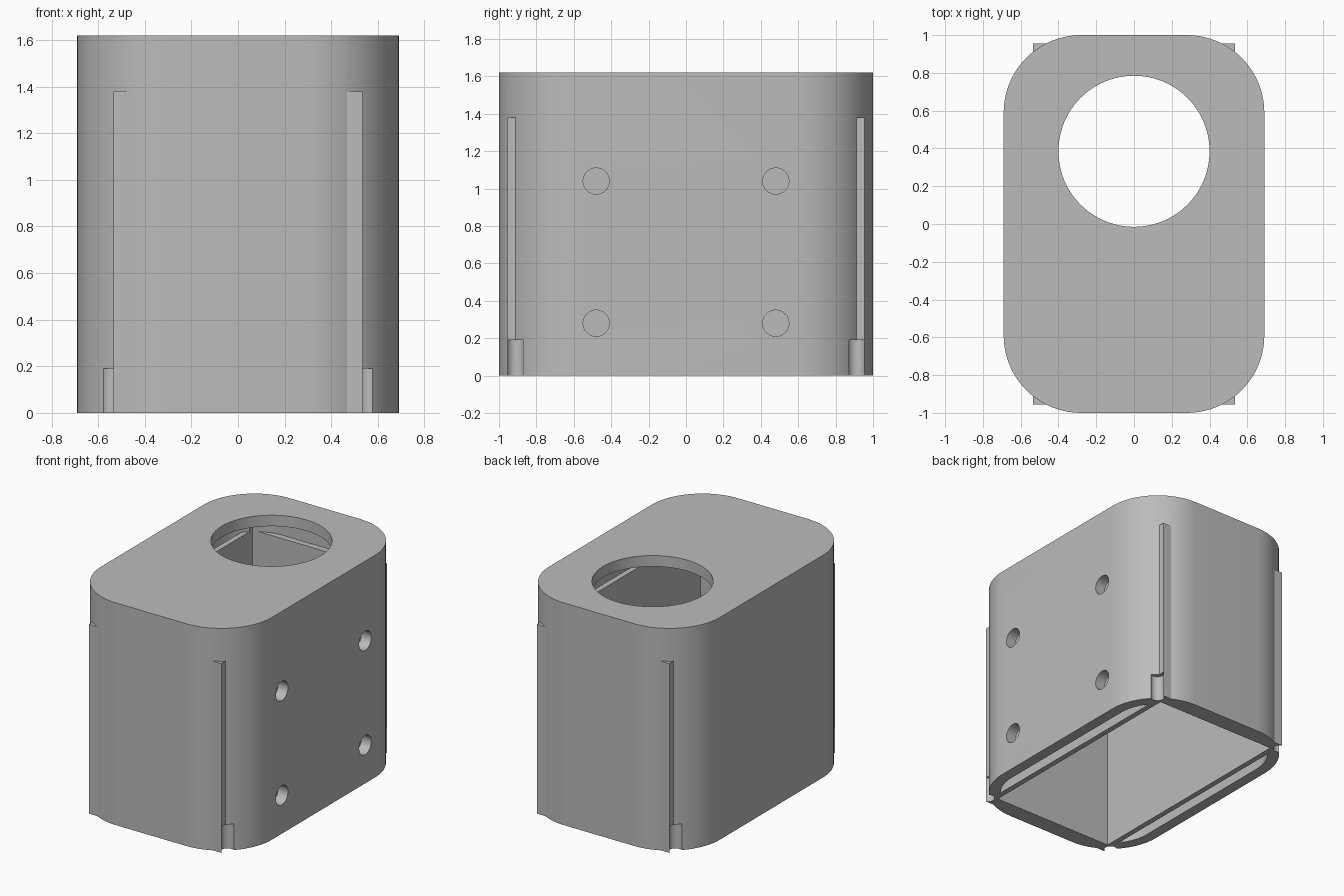
import bpy, bmesh, math

if "Cube" in bpy.data.objects:
    bpy.data.objects.remove(bpy.data.objects["Cube"])

SHELL_TOP, LID_UNDER, LINER_TOP = 1.62, 1.54, 1.38

grey = bpy.data.materials.new("grey_plastic")
grey.diffuse_color = (0.5, 0.5, 0.5, 1)
grey.use_nodes = True
grey.node_tree.nodes["Principled BSDF"].inputs["Base Color"].default_value = grey.diffuse_color


def prism(name, outline, z0, z1):
    """Upright prism from a counter-clockwise outline."""
    bm = bmesh.new()
    base = bm.faces.new([bm.verts.new((x, y, z0)) for x, y in outline])
    top = bmesh.ops.extrude_face_region(bm, geom=[base])["geom"]
    for v in top:
        if isinstance(v, bmesh.types.BMVert):
            v.co.z = z1
    bmesh.ops.recalc_face_normals(bm, faces=bm.faces)
    mesh = bpy.data.meshes.new(name)
    bm.to_mesh(mesh)
    bm.free()
    mesh.materials.append(grey)
    obj = bpy.data.objects.new(name, mesh)
    bpy.context.collection.objects.link(obj)
    return obj


def rounded(hx, hy, r, n=20):
    pts = []
    for i, (sx, sy) in enumerate(((1, 1), (-1, 1), (-1, -1), (1, -1))):
        for k in range(n + 1):
            a = math.pi / 2 * (i + k / n)
            pts.append((sx * (hx - r) + r * math.cos(a), sy * (hy - r) + r * math.sin(a)))
    return pts


def rect(hx, hy):
    return [(hx, hy), (-hx, hy), (-hx, -hy), (hx, -hy)]


def circle(cx, cy, r, n=48):
    return [(cx + r * math.cos(2 * math.pi * k / n), cy + r * math.sin(2 * math.pi * k / n))
            for k in range(n)]


def combine(target, tool, operation):
    mod = target.modifiers.new(operation.lower(), "BOOLEAN")
    mod.operation, mod.solver, mod.object = operation, "EXACT", tool
    bpy.ops.object.select_all(action="DESELECT")
    bpy.context.view_layer.objects.active = target
    target.select_set(True)
    bpy.ops.object.modifier_apply(modifier=mod.name)
    bpy.data.objects.remove(tool)


# Rounded outer shell with a closed lid
housing = prism("housing", rounded(0.69, 1.0, 0.41), 0, SHELL_TOP)
combine(housing, prism("shell_cavity", rounded(0.61, 0.92, 0.33), -0.1, LID_UNDER), "DIFFERENCE")

# Square liner whose corners poke out as ribs
combine(housing, prism("liner", rect(0.535, 0.955), 0, LINER_TOP), "UNION")
combine(housing, prism("liner_opening", rect(0.495, 0.875), -0.1, LID_UNDER), "DIFFERENCE")

# Round opening in the lid
combine(housing, prism("lid_hole", circle(0, 0.385, 0.4, 96), 1.45, 1.8), "DIFFERENCE")

# Small notches at the foot of each rib
for sx in (-1, 1):
    for sy in (-1, 1):
        notch = prism("notch", circle(sx * 0.554, sy * 0.912, 0.047, 32), -0.1, 0.19)
        combine(housing, notch, "DIFFERENCE")

# Four mounting holes through the right shell wall
for y in (-0.48, 0.48):
    for z in (0.28, 1.04):
        hole = prism("mount_hole", circle(0, 0, 0.07), -0.1, 0.1)
        hole.rotation_euler = (0, math.pi / 2, 0)
        hole.location = (0.67, y, z)
        bpy.context.view_layer.update()
        combine(housing, hole, "DIFFERENCE")

bpy.ops.object.shade_smooth_by_angle(angle=math.radians(25))
